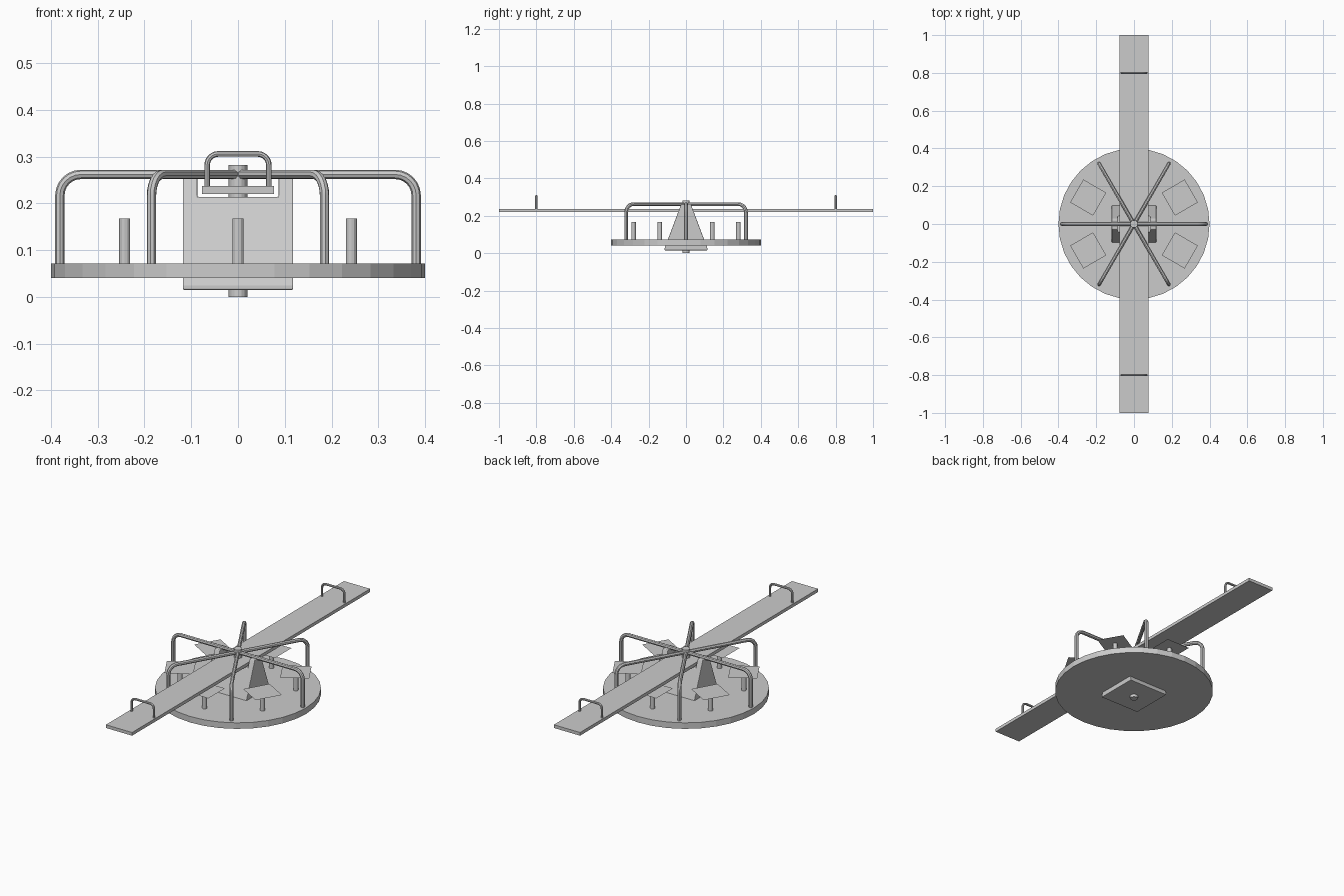
import bpy, bmesh
from math import sin, cos, pi, radians
from mathutils import Vector

if "Cube" in bpy.data.objects:
    bpy.data.objects.remove(bpy.data.objects["Cube"])


def cylinder(name, r, z0, z1, sides, x=0, y=0):
    bpy.ops.mesh.primitive_cylinder_add(vertices=sides, radius=r, depth=z1 - z0,
                                        location=(x, y, (z0 + z1) / 2))
    ob = bpy.context.object
    ob.name = name
    return ob


def box(name, size, loc):
    bpy.ops.mesh.primitive_cube_add(size=1, location=loc)
    ob = bpy.context.object
    ob.name = name
    ob.scale = size
    bpy.ops.object.transform_apply(location=False, rotation=False, scale=True)
    return ob


def hoop(name, half, z0, z1, bend, r, angle=0, y=0):
    # upside-down U path with rounded corners, swept with a round section
    right = [(half, z0)] + [(half - bend + bend * cos(a), z1 - bend + bend * sin(a))
                            for a in (i * pi / 12 for i in range(7))]
    path = right + [(-x, z) for x, z in reversed(right)]
    cu = bpy.data.curves.new(name, 'CURVE')
    cu.dimensions = '3D'
    cu.bevel_depth = r
    cu.bevel_resolution = 2
    cu.use_fill_caps = True
    sp = cu.splines.new('POLY')
    sp.points.add(len(path) - 1)
    for p, (x, z) in zip(sp.points, path):
        p.co = (x * cos(angle), y + x * sin(angle), z, 1)
    ob = bpy.data.objects.new(name, cu)
    bpy.context.collection.objects.link(ob)
    bpy.ops.object.select_all(action='DESELECT')
    ob.select_set(True)
    bpy.context.view_layer.objects.active = ob
    bpy.ops.object.convert(target='MESH')
    bpy.ops.object.shade_smooth_by_angle(angle=radians(40))


# spinning platform and centre pole
cylinder("platform", 0.4, 0.04, 0.072, 32).rotation_euler.z = 0
cylinder("centre_pole", 0.02, 0.0, 0.282, 16)

# tapered pivot block with a slot for the plank
bm = bmesh.new()
section = [(-0.115, 0.015), (0.115, 0.015), (0.115, 0.025), (0.027, 0.26),
           (-0.027, 0.26), (-0.115, 0.025)]
face = bm.faces.new([bm.verts.new((-0.118, y, z)) for y, z in section])
ext = bmesh.ops.extrude_face_region(bm, geom=[face])
bmesh.ops.translate(bm, vec=(0.236, 0, 0),
                    verts=[v for v in ext["geom"] if isinstance(v, bmesh.types.BMVert)])
bmesh.ops.recalc_face_normals(bm, faces=bm.faces)
me = bpy.data.meshes.new("pivot_block")
bm.to_mesh(me)
bm.free()
block = bpy.data.objects.new("pivot_block", me)
bpy.context.collection.objects.link(block)
slot = box("slot_cutter", (0.174, 0.5, 0.1), (0, 0, 0.264))
slot.hide_render = True
slot.hide_set(True)
cut = block.modifiers.new("slot", 'BOOLEAN')
cut.operation = 'DIFFERENCE'
cut.solver = 'EXACT'
cut.object = slot
bev = block.modifiers.new("soft_edges", 'BEVEL')
bev.width = 0.003
bev.segments = 2
bpy.context.view_layer.objects.active = block
for m in ("slot", "soft_edges"):
    bpy.ops.object.modifier_apply(modifier=m)
bpy.data.objects.remove(slot)

# seesaw plank and its two handles
box("plank", (0.154, 2.0, 0.017), (0, 0, 0.2285))
for y in (-0.8, 0.8):
    hoop("plank_handle", 0.066, 0.235, 0.306, 0.024, 0.006, y=y)

# three crossing grab rails
for angle, half in ((0, 0.381), (60, 0.37), (120, 0.37)):
    hoop("grab_rail", half, 0.07, 0.262, 0.045, 0.01, radians(angle))

# six thin seats on posts
for i in range(6):
    a = radians(30 + 60 * i)
    x, y = 0.28 * cos(a), 0.28 * sin(a)
    cylinder("seat_post", 0.0118, 0.07, 0.168, 12, x, y)
    bpy.ops.mesh.primitive_plane_add(size=0.14, location=(x, y, 0.168), rotation=(0, 0, a))
    bpy.context.object.name = "seat"
